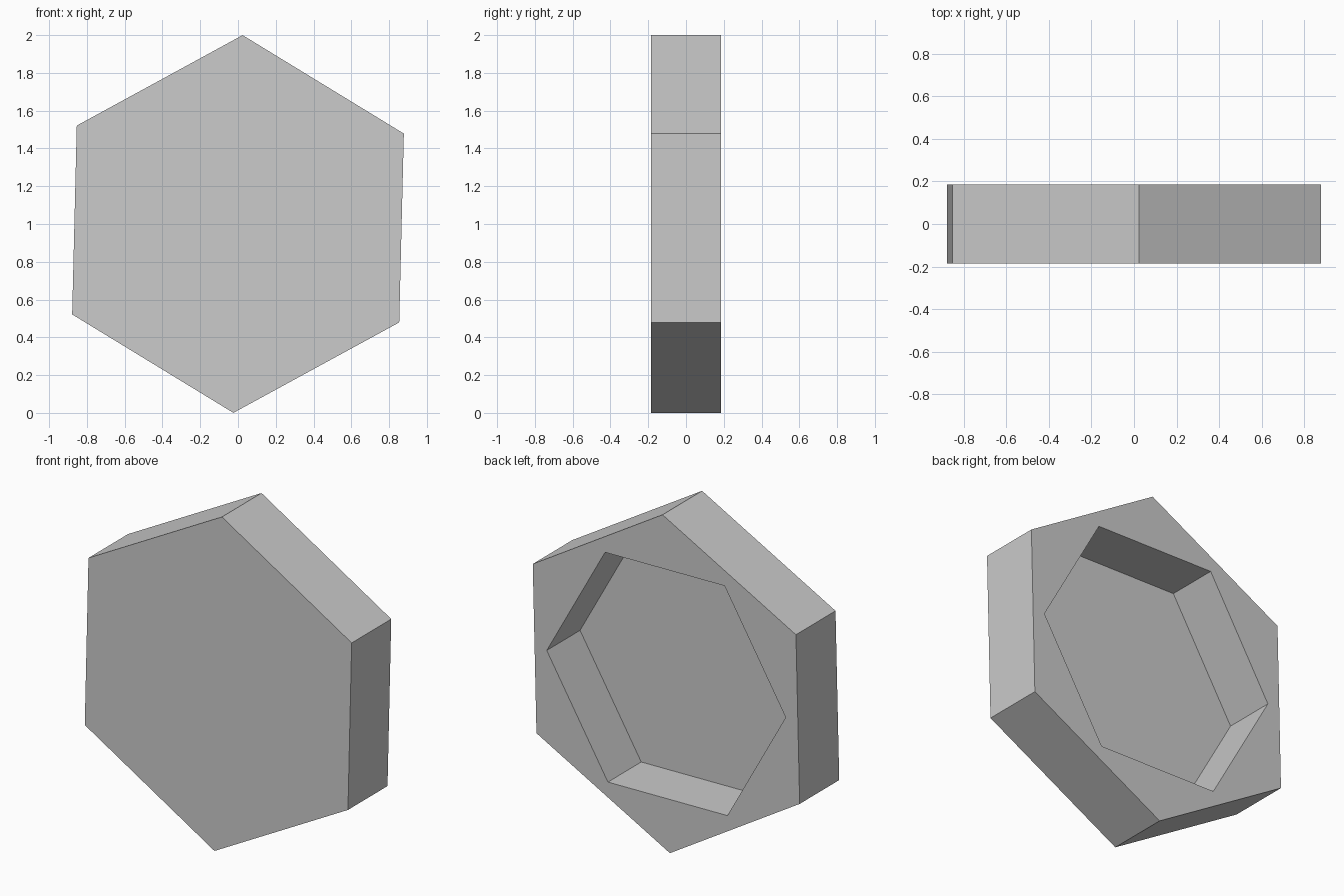
import bpy, bmesh, math

cube = bpy.data.objects.get("Cube")
if cube:
    bpy.data.objects.remove(cube, do_unlink=True)

HALF = 0.186          # half thickness of the block
FLOOR = -0.127        # y of the pocket floor


def hexagon(bm, radius, degrees, y):
    """Ring of six vertices facing along y, centred on the block."""
    angles = [math.radians(degrees + 60 * i) for i in range(6)]
    return [bm.verts.new((radius * math.cos(a), y, 1 + radius * math.sin(a))) for a in angles]


def prism(name, radius, degrees, y0, y1):
    bm = bmesh.new()
    front = hexagon(bm, radius, degrees, y0)
    back = hexagon(bm, radius, degrees, y1)
    bm.faces.new(front)
    bm.faces.new(back[::-1])
    for i in range(6):
        j = (i + 1) % 6
        bm.faces.new((front[i], back[i], back[j], front[j]))
    bmesh.ops.recalc_face_normals(bm, faces=bm.faces)
    mesh = bpy.data.meshes.new(name)
    bm.to_mesh(mesh)
    bm.free()
    obj = bpy.data.objects.new(name, mesh)
    bpy.context.collection.objects.link(obj)
    return obj


# Plain grey material
grey = bpy.data.materials.new("light_grey")
grey.use_nodes = True
colour = (0.6, 0.6, 0.6, 1)
grey.diffuse_color = colour
grey.node_tree.nodes["Principled BSDF"].inputs["Base Color"].default_value = colour

# Outer block, point up and slightly turned
body = prism("hexagonal_tile", 1.0, 28.6, -HALF, HALF)
body.data.materials.append(grey)

# Pocket sunk into the back, flat side up
cutter = prism("pocket_cutter", 0.786, -0.8, FLOOR, HALF + 0.2)
cutter.data.materials.append(grey)

pocket = body.modifiers.new("pocket", 'BOOLEAN')
pocket.operation = 'DIFFERENCE'
pocket.solver = 'EXACT'
pocket.object = cutter

# Bake the cut and drop the cutter
bpy.context.view_layer.objects.active = body
body.select_set(True)
bpy.ops.object.modifier_apply(modifier=pocket.name)
bpy.data.objects.remove(cutter, do_unlink=True)
